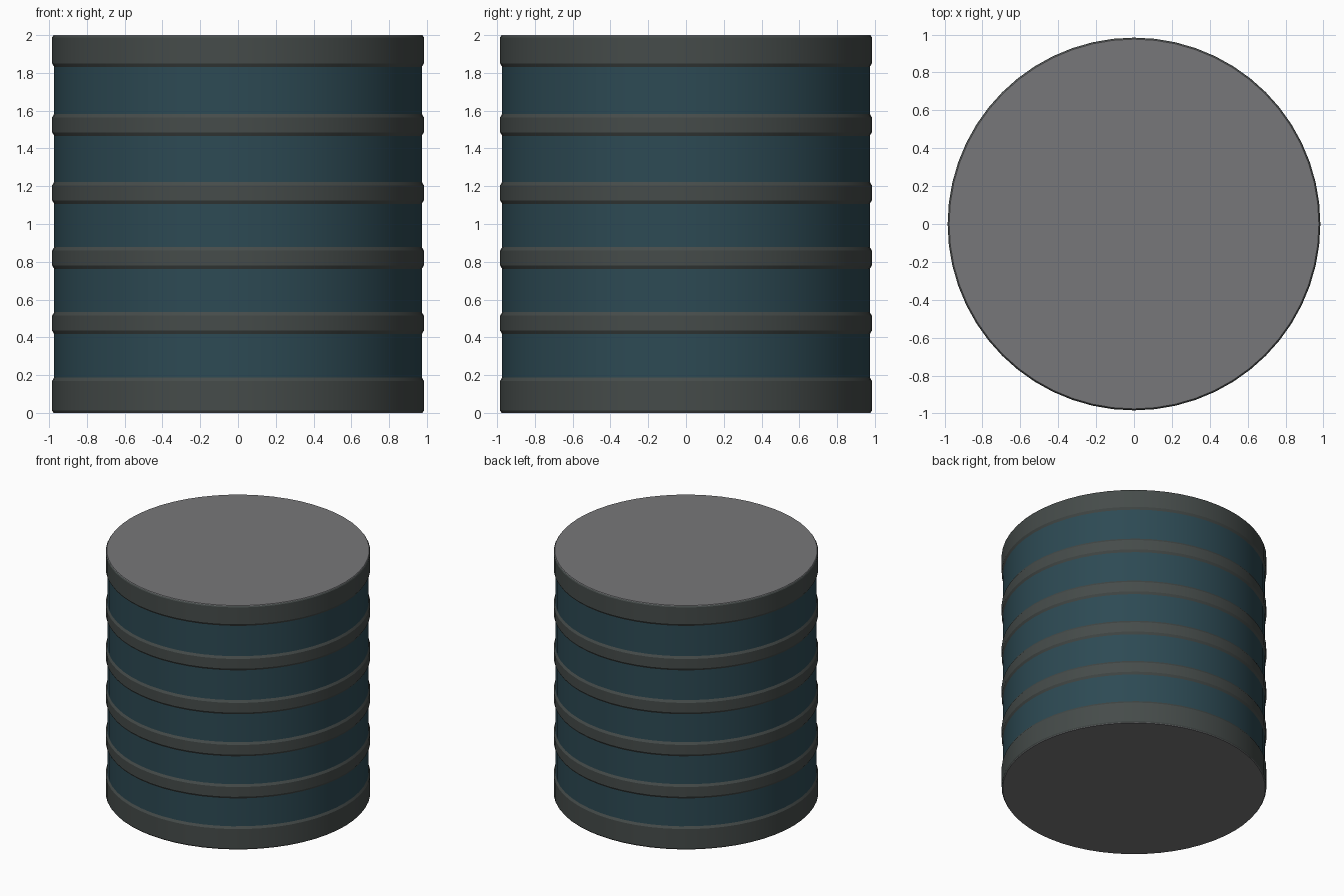
import bpy
import bmesh
from math import cos, sin, tau, radians

old = bpy.data.objects.get("Cube")
if old:
    bpy.data.objects.remove(old)

SIDES = 56
BODY_R, BAND_R = 0.973, 0.984


def material(name, rgb):
    m = bpy.data.materials.new(name)
    m.use_nodes = True
    m.diffuse_color = (*rgb, 1)
    bsdf = m.node_tree.nodes["Principled BSDF"]
    bsdf.inputs["Base Color"].default_value = (*rgb, 1)
    bsdf.inputs["Roughness"].default_value = 0.7
    return m


teal = material("dark teal", (0.026, 0.068, 0.088))
charcoal = material("charcoal", (0.060, 0.071, 0.068))
grey = material("lid grey", (0.185, 0.185, 0.192))


def lathe(name, profile, mat, cap_ends=False):
    """Spin a list of (radius, height) points around the z axis."""
    bm = bmesh.new()
    rings = [[bm.verts.new((r * cos(tau * i / SIDES), r * sin(tau * i / SIDES), z))
              for i in range(SIDES)] for r, z in profile]
    for low, high in zip(rings, rings[1:]):
        for i in range(SIDES):
            j = (i + 1) % SIDES
            bm.faces.new((low[i], low[j], high[j], high[i]))
    if cap_ends:
        bm.faces.new(rings[0][::-1])
        bm.faces.new(rings[-1])
    mesh = bpy.data.meshes.new(name)
    bm.to_mesh(mesh)
    bm.free()
    mesh.materials.append(mat)
    obj = bpy.data.objects.new(name, mesh)
    bpy.context.collection.objects.link(obj)
    bpy.ops.object.select_all(action="DESELECT")
    obj.select_set(True)
    bpy.context.view_layer.objects.active = obj
    bpy.ops.object.shade_smooth_by_angle(angle=radians(25))
    return obj


# Main drum wall
lathe("drum_wall", [(BODY_R, 0.1), (BODY_R, 1.9)], teal)

# Four raised hoops with sloped edges
for n, z in enumerate((0.475, 0.82, 1.165, 1.525)):
    lathe(f"hoop_{n + 1}", [(BODY_R - 0.01, z - 0.06), (BODY_R, z - 0.058),
                            (BAND_R, z - 0.04), (BAND_R, z + 0.04),
                            (BODY_R, z + 0.058), (BODY_R - 0.01, z + 0.06)], charcoal)

# Wide rims at the two ends, with a tiny chamfer next to the lids
lathe("bottom_rim", [(BAND_R - 0.005, 0.004), (BAND_R, 0.012), (BAND_R, 0.17),
                     (BODY_R, 0.188), (BODY_R - 0.01, 0.19)], charcoal)
lathe("top_rim", [(BODY_R - 0.01, 1.83), (BODY_R, 1.832), (BAND_R, 1.85),
                  (BAND_R, 1.988), (BAND_R - 0.005, 1.996)], charcoal)

# Flat lids
lid_r = BAND_R - 0.005
lathe("bottom_lid", [(lid_r - 0.003, 0), (lid_r, 0.004)], grey, True)
lathe("top_lid", [(lid_r, 1.996), (lid_r - 0.003, 2)], grey, True)
